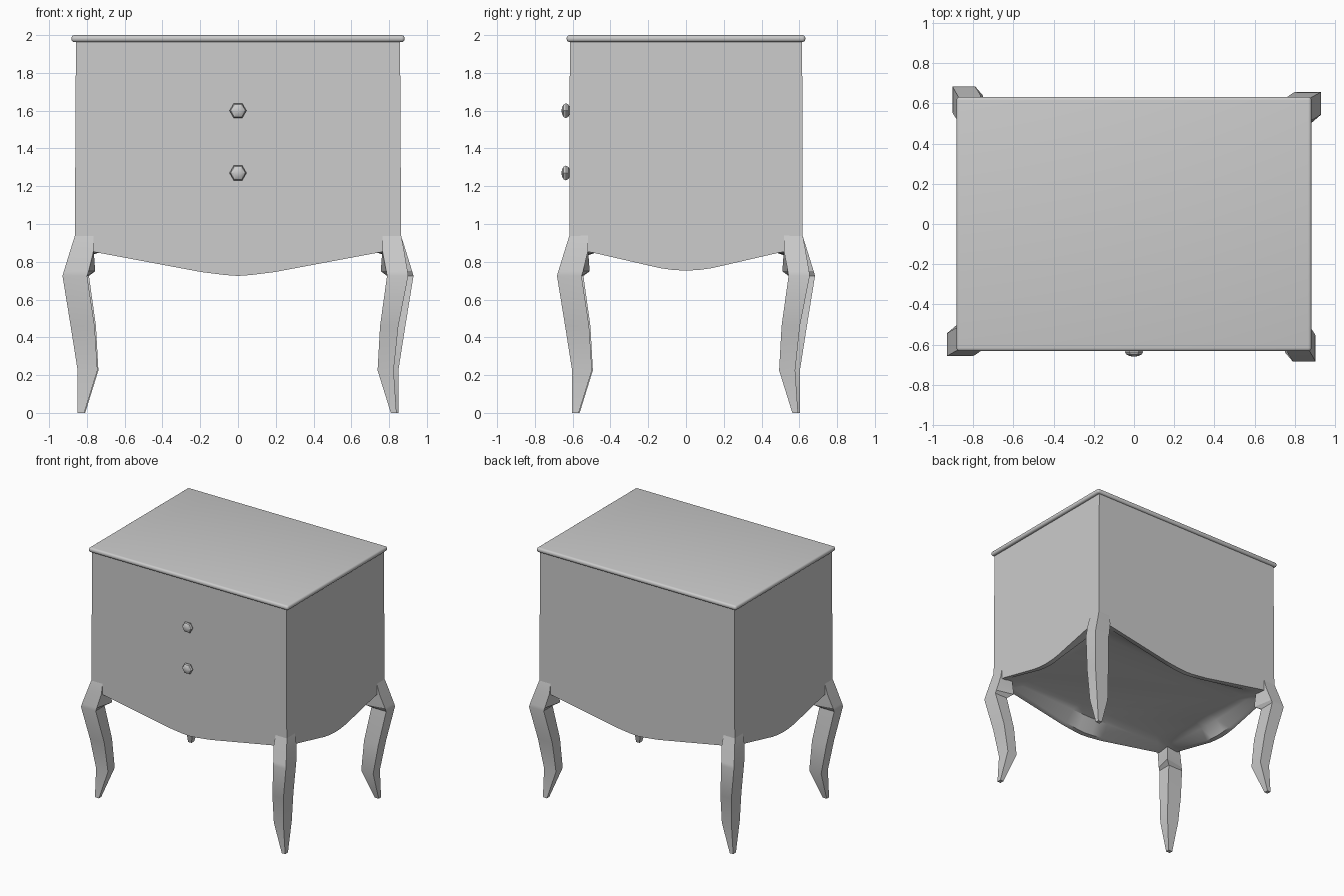
import bpy, bmesh
from math import pi
from mathutils import Matrix

if "Cube" in bpy.data.objects:
    bpy.data.objects.remove(bpy.data.objects["Cube"])

HX, HY = 0.864, 0.618


def make_object(name, bm, angle=0.5):
    bmesh.ops.recalc_face_normals(bm, faces=bm.faces)
    me = bpy.data.meshes.new(name)
    bm.to_mesh(me)
    bm.free()
    ob = bpy.data.objects.new(name, me)
    bpy.context.collection.objects.link(ob)
    bpy.ops.object.select_all(action='DESELECT')
    ob.select_set(True)
    bpy.context.view_layer.objects.active = ob
    bpy.ops.object.shade_smooth_by_angle(angle=angle)
    return ob


# Cabinet body: scalloped lower edge, recessed underside
front = [(0, 0.725), (0.07, 0.73), (0.19, 0.745), (0.75, 0.85)]
side = [(0, 0.753), (0.07, 0.757), (0.14, 0.767), (0.5, 0.85)]


def full(curve):
    return [(-a, z) for a, z in curve[:0:-1]] + curve


ring = [(-HX, -HY, 0.86)] + [(x, -HY, z) for x, z in full(front)]
ring += [(HX, -HY, 0.86)] + [(HX, y, z) for y, z in full(side)]
ring += [(-x, -y, z) for x, y, z in ring]

bm = bmesh.new()
loops = [[bm.verts.new((x * 0.993, y * 0.995, 1.975)) for x, y, z in ring]]
# outer lower edge, inner rim edge, slope up to the ceiling
for inset, t in ((0, 0), (0.04, 0), (0.1, 0.8), (0.18, 1)):
    kx, ky = 1 - inset / HX, 1 - inset / HY
    loops.append([bm.verts.new((x * kx, y * ky, z + (0.862 - z) * t)) for x, y, z in ring])
n = len(ring)
for a, b in zip(loops, loops[1:]):
    for i in range(n):
        j = (i + 1) % n
        bm.faces.new((a[i], a[j], b[j], b[i]))
bm.faces.new(loops[0])
bm.faces.new(loops[-1])
make_object("cabinet_body", bm, 0.7)

# Top board with rounded edge
bm = bmesh.new()
bmesh.ops.create_cube(bm, size=1)
bmesh.ops.transform(bm, verts=bm.verts, matrix=Matrix.Translation((0, 0, 1.9815))
                    @ Matrix.Diagonal((1.764, 1.264, 0.037, 1)))
bmesh.ops.bevel(bm, geom=bm.edges[:], offset=0.0165, segments=4,
                profile=0.5, affect='EDGES')
make_object("top_board", bm)

# Cabriole legs: z, outer and inner offset on the long axis, then on the short axis
sections = [
    (1.00, -0.02, -0.10, -0.02, -0.10),
    (0.93, 0.002, -0.10, 0.002, -0.10),
    (0.86, 0.024, -0.10, 0.015, -0.10),
    (0.75, 0.058, -0.073, 0.034, -0.079),
    (0.725, 0.065, -0.065, 0.037, -0.075),
    (0.46, 0.022, -0.105, -0.015, -0.112),
    (0.225, -0.015, -0.12, -0.04, -0.125),
    (0.0, -0.015, -0.05, -0.025, -0.055),
]


def leg(name, sx, sy, long_x):
    bm = bmesh.new()
    prev = None
    for z, lo, li, so, si in sections:
        xo, xi, yo, yi = (lo, li, so, si) if long_x else (so, si, lo, li)
        corners = [(xo, yo), (xi, yo), (xi, yi), (xo, yi)]
        if z == 0.75:
            corners[2] = (-0.108, -0.108)  # small step behind the knee
        cur = [bm.verts.new((sx * (HX + a), sy * (HY + b), z)) for a, b in corners]
        if prev:
            for i in range(4):
                j = (i + 1) % 4
                bm.faces.new((prev[i], prev[j], cur[j], cur[i]))
        else:
            bm.faces.new(cur)
        prev = cur
    bm.faces.new(prev)
    make_object(name, bm, 0.5)


for fb, sy in (("front", -1), ("back", 1)):
    for lr, sx in (("left", -1), ("right", 1)):
        leg(f"{fb}_{lr}_leg", sx, sy, sx == sy)

# Six-sided drawer knobs
for name, z in (("upper_knob", 1.6), ("lower_knob", 1.27)):
    bm = bmesh.new()
    bmesh.ops.create_uvsphere(bm, u_segments=6, v_segments=6, radius=0.045)
    bmesh.ops.transform(bm, verts=bm.verts, matrix=Matrix.Translation((0, -0.636, z))
                        @ Matrix.Rotation(pi / 2, 4, 'X') @ Matrix.Rotation(pi / 6, 4, 'Z')
                        @ Matrix.Diagonal((1, 1, 0.52, 1)))
    make_object(name, bm, 0.5)
